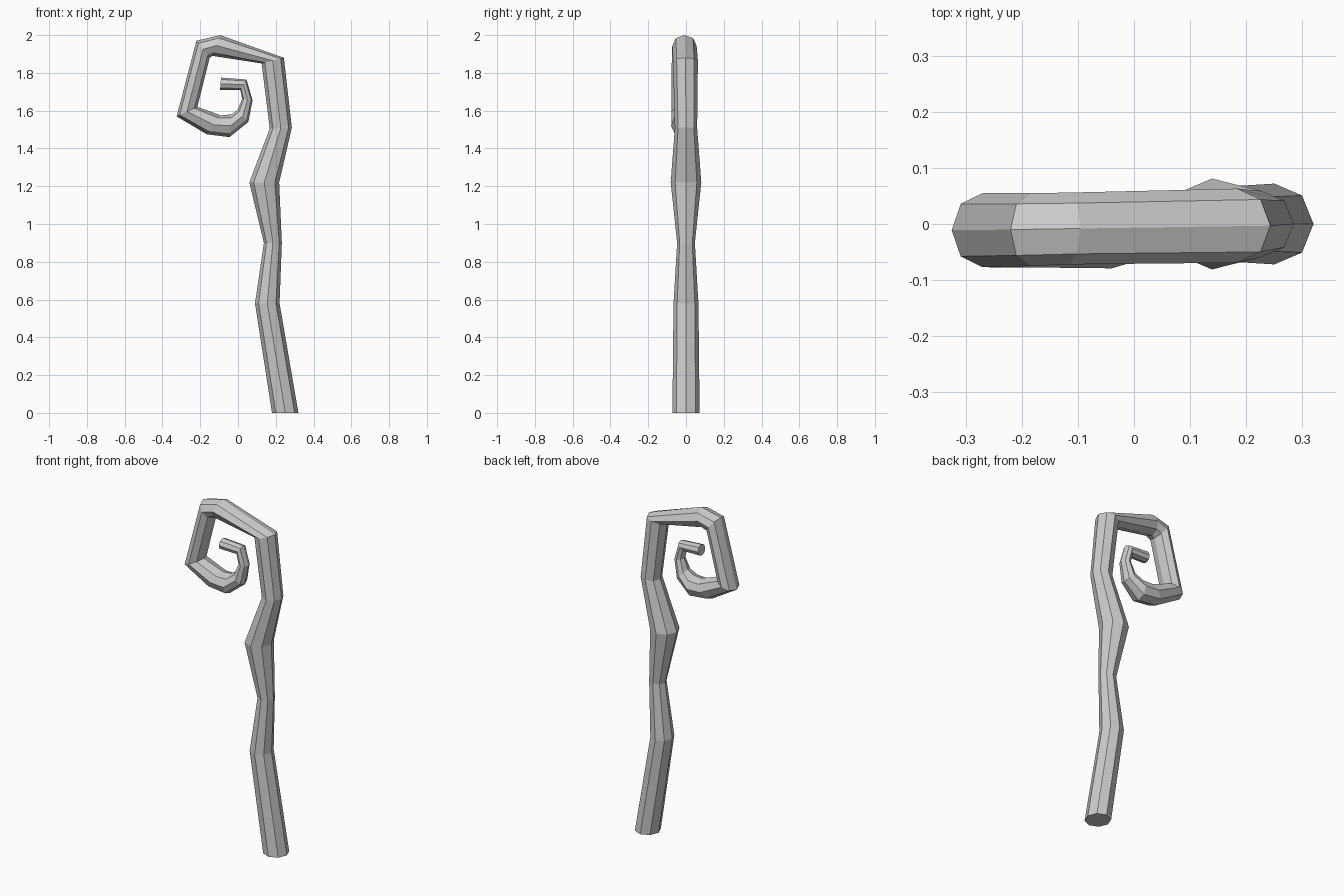
import bpy, bmesh
from math import sin, cos, pi
from mathutils import Vector

SIDES = 8

# Sections along the staff: outer edge (x, z), inner edge (x, z), y centre, y half-width
SECTIONS = [
    (0.32, 0.00, 0.18, 0.00, 0.00, 0.072),      # foot
    (0.22, 0.58, 0.09, 0.58, 0.00, 0.066),
    (0.232, 0.90, 0.137, 0.90, 0.00, 0.047),
    (0.218, 1.22, 0.06, 1.22, 0.00, 0.081),     # knot
    (0.285, 1.51, 0.168, 1.505, 0.00, 0.059),
    (0.243, 1.88, 0.125, 1.85, -0.003, 0.066),  # start of crook
    (-0.095, 2.00, -0.135, 1.89, -0.008, 0.064),
    (-0.22, 1.97, -0.15, 1.88, -0.01, 0.065),
    (-0.325, 1.57, -0.215, 1.62, -0.011, 0.066),
    (-0.165, 1.475, -0.09, 1.575, -0.012, 0.066),
    (-0.045, 1.46, -0.035, 1.58, -0.014, 0.065),
    (0.055, 1.54, -0.003, 1.603, -0.014, 0.046),
    (0.077, 1.655, 0.022, 1.662, -0.014, 0.034),
    (0.045, 1.765, 0.012, 1.71, -0.014, 0.034),
    (-0.09, 1.775, -0.095, 1.71, -0.014, 0.034),  # curl tip
]

bm = bmesh.new()
rings = []
for ox, oz, ix, iz, yc, b in SECTIONS:
    outer, inner = Vector((ox, yc, oz)), Vector((ix, yc, iz))
    mid, half = (outer + inner) / 2, (outer - inner) / 2
    rings.append([bm.verts.new(mid + half * cos(2 * pi * k / SIDES)
                               + Vector((0, b * sin(2 * pi * k / SIDES), 0)))
                  for k in range(SIDES)])

# Skin between neighbouring sections, then cap both ends
for r0, r1 in zip(rings, rings[1:]):
    for k in range(SIDES):
        n = (k + 1) % SIDES
        bm.faces.new((r0[k], r0[n], r1[n], r1[k]))
bm.faces.new(rings[0])
bm.faces.new(rings[-1])
bmesh.ops.recalc_face_normals(bm, faces=bm.faces)

mesh = bpy.data.meshes.new("curled_staff")
bm.to_mesh(mesh)
bm.free()
bpy.context.collection.objects.link(bpy.data.objects.new("curled_staff", mesh))
